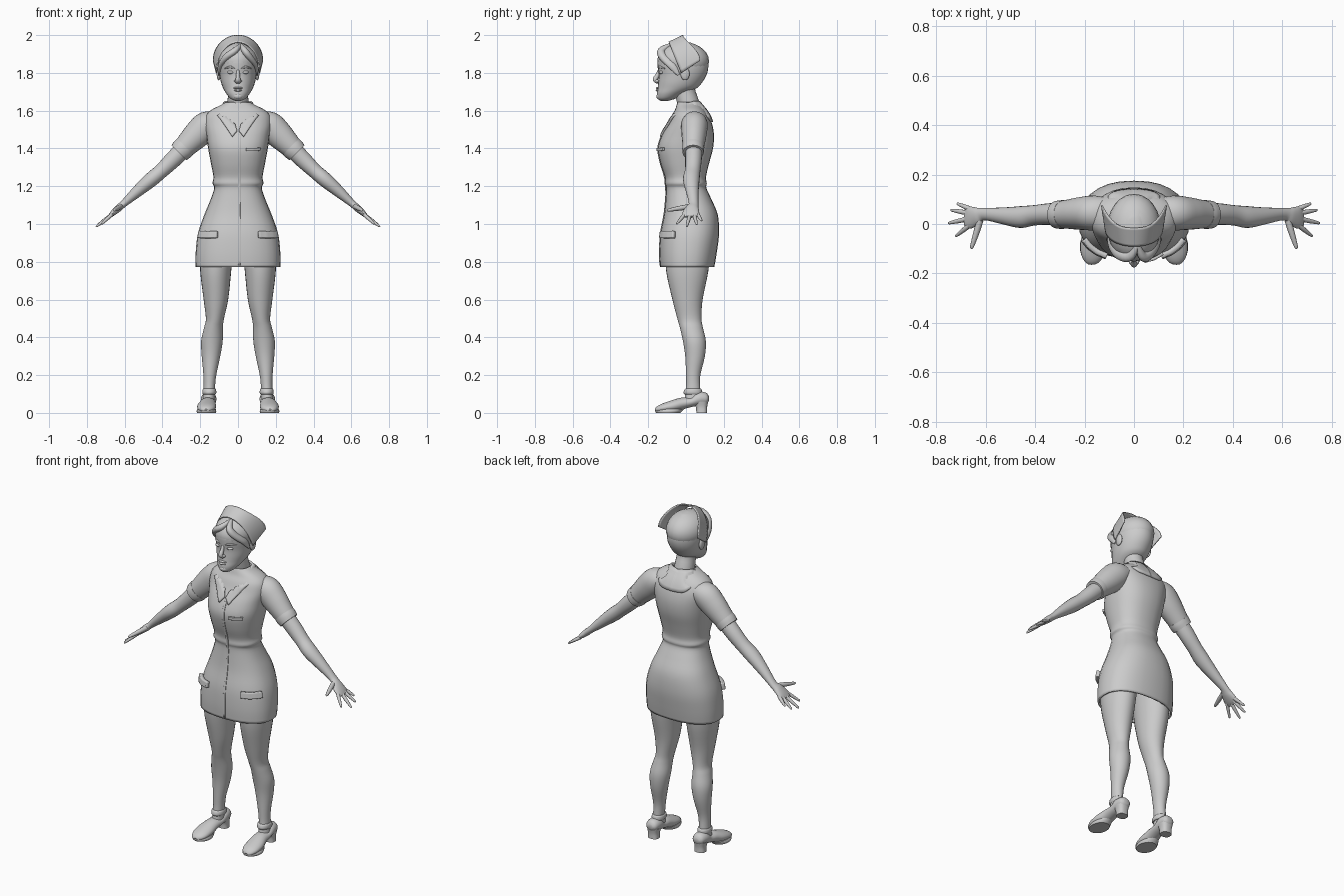
import bpy, bmesh, math
from mathutils import Vector

SEG = 28


def spline(rows, n=4):
    """Catmull-Rom interpolation of equal-length tuples."""
    out = []
    for i in range(len(rows) - 1):
        p = [rows[max(i - 1, 0)], rows[i], rows[i + 1], rows[min(i + 2, len(rows) - 1)]]
        for k in range(n):
            t = k / n
            out.append([0.5 * (2 * b + (c - a) * t + (2 * a - 5 * b + 4 * c - d) * t * t
                               + (3 * b - a - 3 * c + d) * t ** 3) for a, b, c, d in zip(*p)])
    return out + [list(rows[-1])]


def build(name, rings, closed=True, cap=True, mirror=False):
    """Skin a list of point rings into a mesh object."""
    bm = bmesh.new()
    vs = [[bm.verts.new(p) for p in r] for r in rings]
    n = len(vs[0])
    for a, b in zip(vs, vs[1:]):
        for i in range(n if closed else n - 1):
            j = (i + 1) % n
            bm.faces.new((a[i], a[j], b[j], b[i]))
    if cap and closed:
        bm.faces.new(vs[0])
        bm.faces.new(vs[-1])
    bmesh.ops.recalc_face_normals(bm, faces=bm.faces)
    me = bpy.data.meshes.new(name)
    bm.to_mesh(me)
    bm.free()
    ob = bpy.data.objects.new(name, me)
    bpy.context.collection.objects.link(ob)
    if mirror:
        ob.modifiers.new("Mirror", 'MIRROR')
    return ob


def power(v, e):
    return math.copysign(abs(v) ** e, v)


def column(name, rows, n=2.0, **kw):
    """Vertical loft; rows are (z, centre x, half width, front y, back y)."""
    rings = []
    for z, cx, rx, yf, yb in spline(rows):
        ring = []
        for i in range(SEG):
            a = 2 * math.pi * i / SEG
            ring.append((cx + rx * power(math.cos(a), 2 / n),
                         (yf + yb) / 2 + (yb - yf) / 2 * power(math.sin(a), 2 / n), z))
        rings.append(ring)
    return build(name, rings, **kw)


def tube(name, rows, ref=(0, 1, 0), seg=16, **kw):
    """Loft along a path; rows are (x, y, z, thickness radius, radius along ref)."""
    rows = spline(rows)
    pts = [Vector(r[:3]) for r in rows]
    rings = []
    for i, r in enumerate(rows):
        t = (pts[min(i + 1, len(pts) - 1)] - pts[max(i - 1, 0)]).normalized()
        v = Vector(ref)
        v = (v - t * v.dot(t)).normalized()
        u = t.cross(v)
        angs = [2 * math.pi * k / seg for k in range(seg)]
        rings.append([pts[i] + u * r[3] * math.cos(a) + v * r[4] * math.sin(a) for a in angs])
    return build(name, rings, **kw)


def ball(name, loc, size, mirror=False):
    x, y, z = loc
    rings = []
    for i in range(15):
        b = math.pi * (i + 0.02) / 14.04 - math.pi / 2
        rings.append([(x + size[0] * math.cos(b) * math.cos(a), y + size[1] * math.cos(b) * math.sin(a),
                       z + size[2] * math.sin(b)) for a in [2 * math.pi * k / 24 for k in range(24)]])
    return build(name, rings, mirror=mirror)


def patch(name, inner, outer, thick, mirror=True):
    """Cloth strip between two curves, laid on the dress."""
    rings = [[Vector(p).lerp(Vector(q), k / 6) for k in range(7)]
             for p, q in zip(spline(inner, 6), spline(outer, 6))]
    ob = build(name, rings, closed=False)
    w = ob.modifiers.new("Lay", 'SHRINKWRAP')
    w.target = dress
    w.wrap_method = 'NEAREST_SURFACEPOINT'
    w.wrap_mode = 'ABOVE_SURFACE'
    w.offset = thick * 0.3
    s = ob.modifiers.new("Thick", 'SOLIDIFY')
    s.thickness = thick
    s.offset = 0
    if mirror:
        ob.modifiers.new("Mirror", 'MIRROR')
    return ob


# Dress body, open at hem and neck
dress = column("dress", [
    (.772, 0, .224, -.137, .15), (.85, 0, .224, -.14, .163), (.95, 0, .212, -.135, .175),
    (1.05, 0, .178, -.116, .168), (1.13, 0, .145, -.108, .135), (1.19, 0, .126, -.105, .108),
    (1.215, 0, .135, -.111, .11), (1.25, 0, .13, -.112, .106), (1.32, 0, .143, -.135, .122),
    (1.4, 0, .158, -.149, .143), (1.47, 0, .168, -.128, .148), (1.53, 0, .178, -.095, .138),
    (1.575, 0, .17, -.075, .12), (1.605, 0, .14, -.058, .1), (1.63, 0, .09, -.05, .078),
    (1.645, 0, .066, -.045, .068)], n=2.35, cap=False)
hem = dress.modifiers.new("Cloth", 'SOLIDIFY')
hem.thickness = .01
hem.offset = -1

# Sleeves and cuffs
tube("sleeve", [(.1, .045, 1.545, .045, .06), (.16, .045, 1.525, .074, .07), (.21, .043, 1.48, .074, .067),
                (.26, .04, 1.43, .064, .06), (.305, .038, 1.385, .054, .053)], seg=24, mirror=True)
tube("cuff", [(.282, .039, 1.408, .06, .058), (.296, .038, 1.394, .06, .058), (.312, .038, 1.378, .056, .056)],
     seg=24, mirror=True)

# Collar, placket, pockets
patch("collar",
      [(0, .075, 1.645), (.05, .055, 1.645), (.07, .01, 1.635), (.06, -.03, 1.61), (.03, -.07, 1.555), (.004, -.115, 1.49)],
      [(0, .14, 1.54), (.08, .13, 1.55), (.125, .04, 1.6), (.11, -.05, 1.575), (.075, -.1, 1.53), (.03, -.13, 1.46)], .012)
patch("placket", [(0, -.16, .78), (0, -.15, 1.0), (0, -.13, 1.2), (0, -.17, 1.4), (0, -.14, 1.48)],
      [(.014, -.16, .78), (.014, -.15, 1.0), (.014, -.13, 1.2), (.014, -.17, 1.4), (.014, -.14, 1.48)], .004, False)
patch("pocket_flap", [(.115, -.14, .963), (.165, -.12, .963), (.208, -.07, .965)],
      [(.115, -.14, .928), (.165, -.12, .925), (.215, -.07, .928)], .026)
patch("breast_pocket", [(.042, -.15, 1.402), (.08, -.14, 1.402), (.118, -.12, 1.405)],
      [(.042, -.15, 1.386), (.08, -.14, 1.386), (.118, -.12, 1.389)], .014, False)

# Arms with palms, then fingers
tube("arm", [(.27, .04, 1.415, .046, .046), (.34, .04, 1.345, .045, .044), (.405, .035, 1.282, .039, .041),
             (.46, .028, 1.235, .039, .044), (.53, .033, 1.175, .031, .034), (.605, .04, 1.108, .019, .025),
             (.635, .032, 1.082, .019, .036), (.665, .026, 1.055, .014, .045), (.684, .026, 1.038, .007, .036)],
     seg=20, mirror=True)
for nm, base, tip in (("little", (.66, .06, 1.054), (.716, .083, 1.017)),
                      ("ring", (.67, .044, 1.048), (.742, .057, .996)),
                      ("middle", (.675, .02, 1.044), (.752, .003, .985)),
                      ("index", (.662, -.003, 1.056), (.722, -.05, 1.0)),
                      ("thumb", (.622, .015, 1.092), (.658, -.1, 1.072))):
    b, t = Vector(base), Vector(tip)
    k = 1.35 if nm == "thumb" else 1
    tube(nm + "_finger", [(*b.lerp(t, f), r * k, r * k) for f, r in
                          ((0, .010), (.4, .0095), (.8, .007), (.96, .005), (1, .002))], seg=10, mirror=True)

# Legs
column("leg", [
    (.88, .112, .088, -.11, .13), (.75, .118, .082, -.105, .118), (.6, .117, .065, -.072, .088),
    (.5, .122, .048, -.046, .082), (.45, .13, .05, -.032, .09), (.38, .138, .057, -.016, .105),
    (.3, .143, .049, -.004, .1), (.2, .149, .034, 0, .076), (.13, .152, .03, 0, .075),
    (.06, .155, .032, -.01, .08)], mirror=True)

# Shoes: rows run heel to toe
tube("shoe", [(.154, .121, .075, .012, .018), (.154, .108, .075, .03, .034), (.155, .07, .075, .037, .041),
              (.157, .03, .058, .026, .04), (.16, -.02, .05, .031, .042), (.165, -.07, .036, .031, .05),
              (.168, -.12, .026, .024, .047), (.17, -.15, .018, .016, .032), (.17, -.163, .014, .006, .014)],
     ref=(1, 0, 0), seg=20, mirror=True)
column("shoe_heel", [(0, .155, .032, .055, .112), (.03, .155, .031, .052, .112), (.06, .155, .037, .04, .117)],
       n=2.6, mirror=True)
column("shoe_sole", [(0, .167, .05, -.158, -.03), (.01, .167, .052, -.164, -.02), (.02, .166, .048, -.158, -.01)],
       mirror=True)
column("ankle_strap", [(.098, .152, .033, -.008, .084), (.107, .152, .037, -.013, .086), (.122, .152, .036, -.009, .083),
                       (.128, .152, .032, -.003, .078)], mirror=True)

# Neck and head
tube("neck", [(0, .035, 1.56, .056, .056), (0, .012, 1.64, .056, .057), (0, -.005, 1.7, .052, .055),
              (0, -.01, 1.75, .055, .06)], seg=24)
column("head", [
    (1.652, 0, .016, -.135, -.095), (1.664, 0, .04, -.15, -.055), (1.69, 0, .062, -.154, -.005),
    (1.72, 0, .079, -.15, .058), (1.75, 0, .09, -.147, .086), (1.79, 0, .098, -.145, .109),
    (1.83, 0, .103, -.15, .118), (1.87, 0, .102, -.15, .114), (1.91, 0, .09, -.13, .097),
    (1.94, 0, .064, -.1, .07), (1.96, 0, .025, -.05, .025)])
ball("hair", (0, -.015, 1.862), (.108, .137, .1))
for sx, nm in ((-1, "fringe_side"), (1, "fringe_sweep")):
    tube(nm, [(.015, -.085, 1.95, .008, .008), (sx * .025 + .01, -.13, 1.918, .017, .02),
              (sx * .06, -.122, 1.885, .018, .022), (sx * .093, -.075, 1.84, .013, .022),
              (sx * .102, -.04, 1.79, .004, .008)])

# Face features
tube("nose", [(0, -.14, 1.82, .006, .008), (0, -.15, 1.79, .011, .010), (0, -.163, 1.766, .013, .013),
              (0, -.155, 1.75, .007, .016), (0, -.148, 1.746, .002, .004)], ref=(1, 0, 0))
ball("nostril", (.012, -.153, 1.757), (.009, .011, .008), True)
ball("upper_lip", (0, -.148, 1.720), (.025, .011, .006))
ball("lower_lip", (0, -.149, 1.708), (.021, .012, .007))
ball("chin", (0, -.138, 1.676), (.026, .019, .017))
ball("eye", (.038, -.13, 1.803), (.019, .014, .009), True)
tube("brow", [(.015, -.144, 1.822, .003, .004), (.04, -.138, 1.831, .006, .007), (.07, -.112, 1.824, .003, .004)], mirror=True)
ball("ear", (.102, -.005, 1.795), (.011, .024, .034), True)

# Folded cap: sheet from the front edge back to two swept side tips
sheet = []
for i in range(33):
    a = math.pi * (i / 32 - .5)
    s, c = math.sin(a), math.cos(a)
    front = Vector((.114 * s, -.025 - .065 * c, 1.8 + .162 * c))
    back = Vector((.13 * s, .09 * s * s * abs(s) - .015, 1.865 + .133 * c))
    sheet.append([front.lerp(back, k / 8) for k in range(9)])
cap = build("cap", sheet, closed=False)
m = cap.modifiers.new("Thick", 'SOLIDIFY')
m.thickness = .007
m.offset = 0

# Smooth shading with crisp cloth edges
bpy.ops.object.select_all(action='SELECT')
bpy.context.view_layer.objects.active = dress
bpy.ops.object.shade_smooth_by_angle(angle=math.radians(45))
